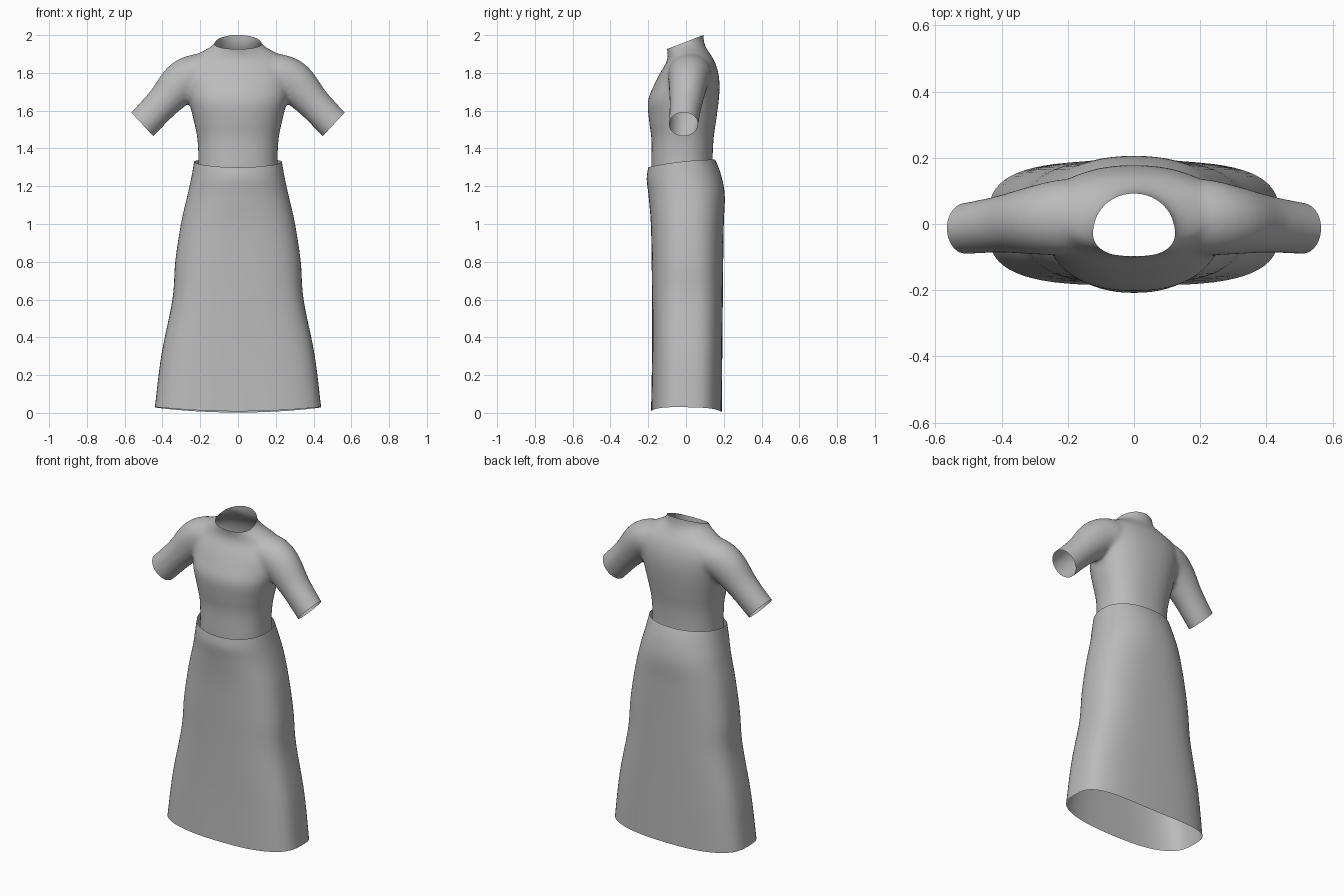
import bpy, bmesh
from math import sin, cos, tau
from mathutils import Vector

cube = bpy.data.objects.get("Cube")
if cube:
    bpy.data.objects.remove(cube, do_unlink=True)

GREY = (0.5, 0.5, 0.5, 1)
cloth = bpy.data.materials.new("grey cloth")
cloth.use_nodes = True
cloth.diffuse_color = GREY
cloth.node_tree.nodes["Principled BSDF"].inputs["Base Color"].default_value = GREY


def spline(rows, steps):
    """Smoothly interpolate rows of numbers."""
    out = []
    for i in range(len(rows) - 1):
        quad = [rows[max(i - 1, 0)], rows[i], rows[i + 1], rows[min(i + 2, len(rows) - 1)]]
        for s in range(steps):
            t = s / steps
            out.append([b + t / 2 * (c - a + t * (2 * a - 5 * b + 4 * c - d + t * (3 * (b - c) + d - a)))
                        for a, b, c, d in zip(*quad)])
    return out + [list(rows[-1])]


def rounded(n, count=64):
    """Unit superellipse outline."""
    pts = []
    for i in range(count):
        c, s = cos(tau * i / count), sin(tau * i / count)
        pts.append((abs(c) ** (2 / n) * (1 if c > 0 else -1), abs(s) ** (2 / n) * (1 if s > 0 else -1)))
    return pts


def loft(bm, rings, capped):
    loops = [[bm.verts.new(p) for p in ring] for ring in rings]
    for low, high in zip(loops, loops[1:]):
        for i in range(len(low)):
            j = (i + 1) % len(low)
            bm.faces.new((low[i], low[j], high[j], high[i]))
    if capped:
        bm.faces.new(loops[0][::-1])
        bm.faces.new(loops[-1])


def body_ring(z, half, front, back, n, top=0.0, hem=0.0):
    """Outline at one height; top slopes it upward to the back, hem lifts its sides."""
    mid, depth = (front + back) / 2, (back - front) / 2
    return [Vector((half * u, mid + depth * v, z + top * v + hem * u * u)) for u, v in rounded(n)]


def finish(name, bm):
    mesh = bpy.data.meshes.new(name)
    bm.to_mesh(mesh)
    bm.free()
    obj = bpy.data.objects.new(name, mesh)
    bpy.context.collection.objects.link(obj)
    mesh.materials.clear()
    mesh.materials.append(cloth)
    mesh.shade_smooth()
    return obj


# Skirt: height, half width, front, back, squareness, top slope, hem lift
skirt_rows = [
    (0.005, 0.44, -0.185, 0.19, 3.2, -0.003, 0.025),
    (0.3, 0.405, -0.18, 0.192, 3.1, 0, 0.01),
    (0.6, 0.347, -0.18, 0.195, 2.9, 0, 0),
    (0.8, 0.332, -0.182, 0.197, 2.7, 0, 0),
    (1.0, 0.302, -0.186, 0.2, 2.5, 0, 0),
    (1.15, 0.268, -0.198, 0.205, 2.3, 0.003, 0),
    (1.25, 0.246, -0.208, 0.185, 2.2, 0.012, 0),
    (1.32, 0.232, -0.2, 0.155, 2.2, 0.02, 0.01),
]
bm = bmesh.new()
loft(bm, [body_ring(*row) for row in spline(skirt_rows, 6)], False)
finish("skirt", bm)

# Bodice torso: height, half width, front, back, squareness
torso_rows = [
    (1.22, 0.215, -0.185, 0.145, 2.3),
    (1.33, 0.21, -0.184, 0.141, 2.3),
    (1.45, 0.215, -0.183, 0.146, 2.3),
    (1.55, 0.235, -0.196, 0.16, 2.3),
    (1.65, 0.26, -0.202, 0.173, 2.3),
    (1.73, 0.28, -0.172, 0.178, 2.2),
    (1.8, 0.285, -0.137, 0.171, 2.2),
    (1.86, 0.268, -0.102, 0.152, 2.1),
    (1.9, 0.215, -0.097, 0.128, 2),
    (1.93, 0.158, -0.102, 0.108, 2),
    (1.96, 0.122, -0.109, 0.097, 2),
    (2.0, 0.116, -0.115, 0.093, 2),
    (2.06, 0.116, -0.12, 0.09, 2),
]
bm = bmesh.new()
loft(bm, [body_ring(*row) for row in spline(torso_rows, 4)], True)

# Sleeves: centre, radius across, radius in depth
sleeve_rows = [
    (0.12, 0.02, 1.81, 0.09, 0.11),
    (0.22, 0.02, 1.79, 0.11, 0.115),
    (0.3, 0.012, 1.745, 0.112, 0.104),
    (0.4, 0.0, 1.64, 0.09, 0.087),
    (0.505, -0.013, 1.53, 0.087, 0.078),
    (0.57, -0.02, 1.47, 0.086, 0.076),
]
path = spline(sleeve_rows, 4)
for side in (1, -1):
    rings = []
    for i, (x, y, z, across, deep) in enumerate(path):
        ahead, behind = path[min(i + 1, len(path) - 1)], path[max(i - 1, 0)]
        d = Vector((ahead[0] - behind[0], 0, ahead[2] - behind[2])).normalized()
        ring = [Vector((side * (x - d.z * across * u), y + deep * v, z + d.x * across * u))
                for u, v in rounded(2, 32)]
        rings.append(ring)
    loft(bm, rings, True)
bmesh.ops.recalc_face_normals(bm, faces=bm.faces)
bodice = finish("bodice", bm)

# Blend torso and sleeves into one cloth surface
remesh = bodice.modifiers.new("blend", "REMESH")
remesh.mode = "VOXEL"
remesh.voxel_size = 0.012
smooth = bodice.modifiers.new("soften", "SMOOTH")
smooth.factor = 0.5
smooth.iterations = 10
evaluated = bodice.evaluated_get(bpy.context.evaluated_depsgraph_get())
bm = bmesh.new()
bm.from_mesh(evaluated.to_mesh())
evaluated.to_mesh_clear()
bpy.data.objects.remove(bodice, do_unlink=True)

# Open the waist, neck and cuffs
openings = [
    ((0, 0, 1.29), (0, 0.1, -1)),
    ((0, 0, 1.965), (0, -0.385, 1)),
    ((0.507, 0, 1.528), (0.735, 0, -0.68)),
    ((-0.507, 0, 1.528), (-0.735, 0, -0.68)),
]
for point, normal in openings:
    geom = bm.verts[:] + bm.edges[:] + bm.faces[:]
    bmesh.ops.bisect_plane(bm, geom=geom, plane_co=point, plane_no=Vector(normal).normalized(), clear_outer=True)
finish("bodice", bm)
